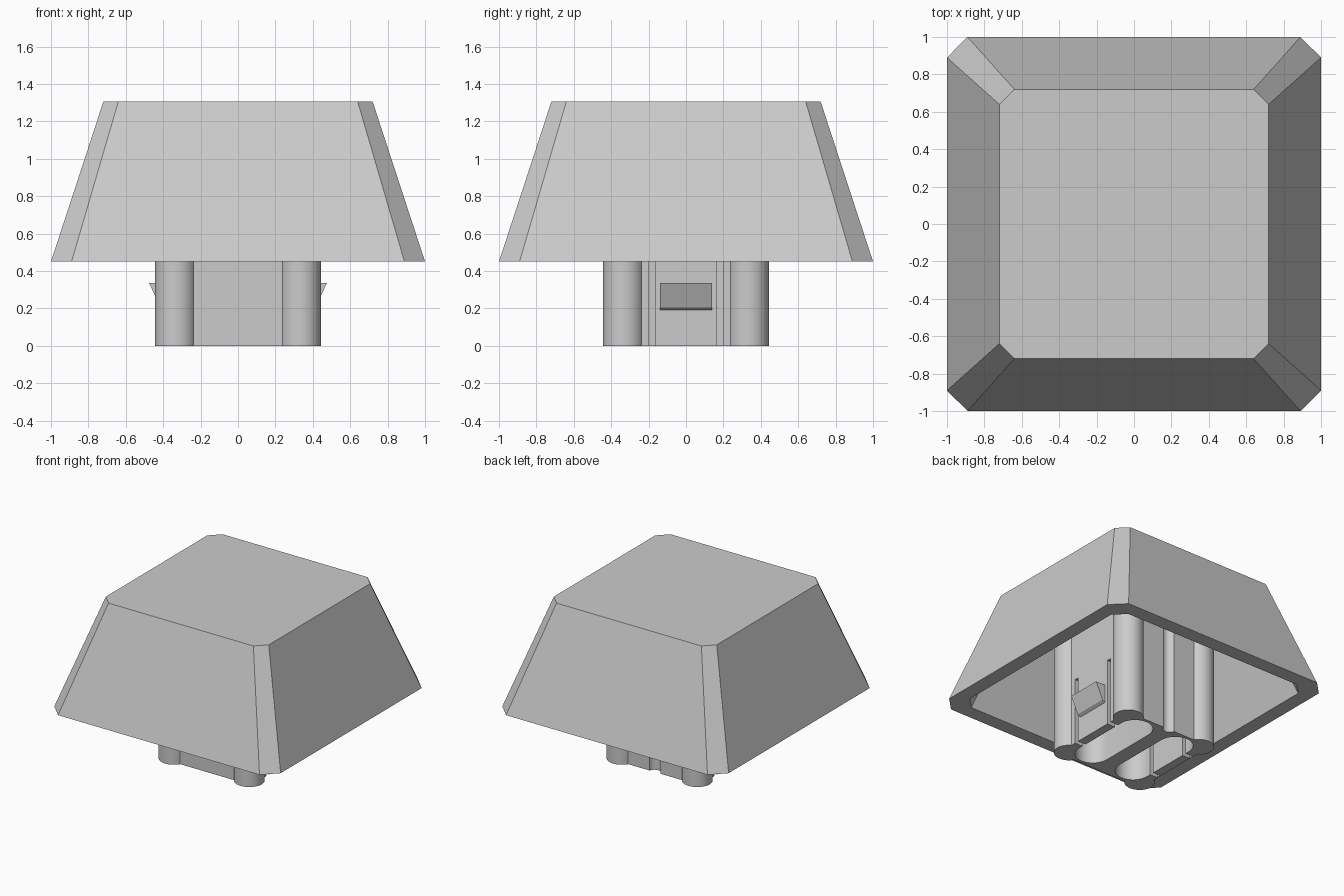
import bpy, bmesh, math
from mathutils import Matrix, Vector

cube = bpy.data.objects.get("Cube")
if cube:
    bpy.data.objects.remove(cube)

grey = bpy.data.materials.new("light grey plastic")
grey.use_nodes = True
COLOUR = (0.6, 0.6, 0.6, 1)
grey.diffuse_color = COLOUR
grey.node_tree.nodes["Principled BSDF"].inputs["Base Color"].default_value = COLOUR


def finish(name, bm):
    bmesh.ops.recalc_face_normals(bm, faces=bm.faces)
    mesh = bpy.data.meshes.new(name)
    bm.to_mesh(mesh)
    bm.free()
    mesh.materials.append(grey)
    obj = bpy.data.objects.new(name, mesh)
    bpy.context.collection.objects.link(obj)
    return obj


def prism(name, outline, direction):
    """Extrude a closed outline along a direction."""
    bm = bmesh.new()
    face = bm.faces.new([bm.verts.new(p) for p in outline])
    new = bmesh.ops.extrude_face_region(bm, geom=[face])["geom"]
    moved = [v for v in new if isinstance(v, bmesh.types.BMVert)]
    bmesh.ops.translate(bm, verts=moved, vec=Vector(direction))
    return finish(name, bm)


def box(name, x, y, z):
    """Box from three (low, high) ranges."""
    outline = [(a, b, z[0]) for a, b in
               ((x[0], y[0]), (x[1], y[0]), (x[1], y[1]), (x[0], y[1]))]
    return prism(name, outline, (0, 0, z[1] - z[0]))


def stadium(name, x, y, r, half, low, high, n=16):
    """Upright round-ended prism; half = 0 gives a cylinder."""
    pts = []
    for start, cy in ((0, y + half), (math.pi, y - half)):
        for i in range(n + (half > 0)):
            a = start + math.pi * i / n
            pts.append((x + r * math.cos(a), cy + r * math.sin(a), low))
    return prism(name, pts, (0, 0, high - low))


def combine(target, tool, operation):
    mod = target.modifiers.new(operation, "BOOLEAN")
    mod.operation = operation
    mod.solver = "EXACT"
    mod.object = tool
    bpy.context.view_layer.objects.active = target
    bpy.ops.object.modifier_apply(modifier=mod.name)
    bpy.data.objects.remove(tool)


# Hollow tapered cap with chamfered corners
RIM, TOP, CEILING = 0.45, 1.305, 1.17
bm = bmesh.new()


def ring(h, c, z):
    pts = []
    for k in range(4):
        turn = Matrix.Rotation(k * math.pi / 2, 3, "Z")
        for p in ((h, h - c, z), (h - c, h, z)):
            pts.append(bm.verts.new(turn @ Vector(p)))
    return pts


rings = [ring(0.72, 0.08, TOP), ring(1.0, 0.11, RIM),
         ring(0.885, 0.09, RIM), ring(0.65, 0.07, CEILING)]
for a, b in zip(rings, rings[1:]):
    for i in range(8):
        j = (i + 1) % 8
        bm.faces.new((a[i], a[j], b[j], b[i]))
bm.faces.new(rings[0])
bm.faces.new(rings[-1])
finish("cap_shell", bm)

# Stem block with four round corner posts
FACE, STEM_TOP = 0.39, 1.22
stem = box("stem", (-FACE, FACE), (-FACE, FACE), (0, STEM_TOP))
for sx in (-1, 1):
    for sy in (-1, 1):
        post = stadium("post", sx * 0.333, sy * 0.333, 0.111, 0, 0, STEM_TOP)
        combine(stem, post, "UNION")

# Two long round-ended slots and the slits that free the clip tabs
for sx in (-1, 1):
    slot = stadium("slot", sx * 0.19, 0, 0.13, 0.237, -0.1, 1.4)
    combine(stem, slot, "DIFFERENCE")
    for sy in (-1, 1):
        xs = sorted((sx * 0.25, sx * 0.5))
        slit = box("slit", xs, (sy * 0.182 - 0.017, sy * 0.182 + 0.017), (-0.1, 0.53))
        combine(stem, slit, "DIFFERENCE")

# Rounded key notch in the back face
notch = stadium("notch", 0, FACE + 0.01, 0.05, 0, -0.1, 1.4)
combine(stem, notch, "DIFFERENCE")

# Wedge clips on the left and right faces
for side, s in (("left", 1), ("right", -1)):
    profile = [(0.36, 0.335), (0.475, 0.335), (0.415, 0.205), (0.39, 0.19), (0.36, 0.19)]
    prism(side + "_clip", [(s * x, -0.14, z) for x, z in profile], (0, 0.28, 0))

bpy.ops.object.select_all(action="DESELECT")
stem.select_set(True)
bpy.context.view_layer.objects.active = stem
bpy.ops.object.shade_smooth_by_angle(angle=math.radians(30))
